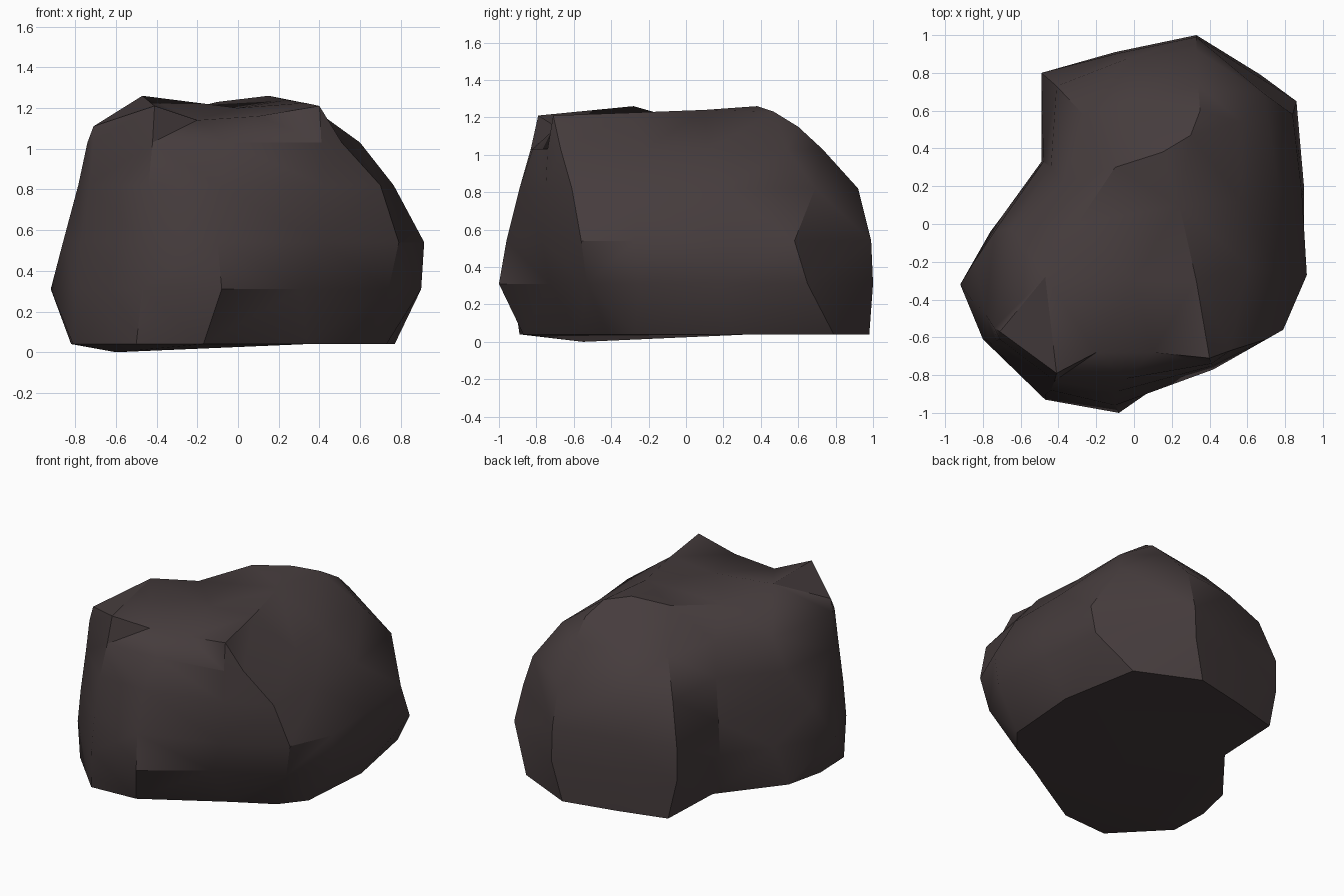
import bpy, bmesh, math
from mathutils import Vector
from mathutils.geometry import delaunay_2d_cdt

if "Cube" in bpy.data.objects:
    bpy.data.objects.remove(bpy.data.objects["Cube"])

# Plan outlines of the boulder, clockwise from the left tip, at rising heights
OUTLINES = {
    0.04: [(-.82, -.3), (-.76, -.04), (-.45, .35), (-.43, .81), (-.1, .9), (.26, .98), (.67, .79),
           (.77, .25), (.73, -.27), (.6, -.43), (.34, -.57), (-.17, -.87), (-.5, -.89), (-.81, -.57)],
    0.31: [(-.92, -.32), (-.7, .04), (-.49, .33), (-.49, .8), (-.1, .91), (.33, 1), (.86, .65),
           (.9, .2), (.9, -.25), (.74, -.53), (.31, -.73), (-.08, -1), (-.47, -.93), (-.8, -.61)],
    0.54: [(-.86, -.4), (-.84, -.19), (-.48, .33), (-.49, .8), (-.1, .9), (.33, .99), (.84, .58),
           (.89, .15), (.915, -.27), (.79, -.56), (.42, -.77), (-.1, -.96), (-.47, -.9), (-.77, -.62)],
    0.82: [(-.785, -.48), (-.74, -.04), (-.44, .3), (-.41, .73), (-.05, .87), (.33, .92), (.69, .69),
           (.765, .2), (.765, -.25), (.7, -.61), (.42, -.75), (-.1, -.89), (-.44, -.88), (-.73, -.62)],
    1.03: [(-.74, -.55), (-.65, -.02), (-.37, .22), (-.26, .57), (-.02, .67), (.34, .73), (.57, .54),
           (.57, .12), (.6, -.22), (.51, -.67), (.41, -.74), (-.05, -.82), (-.42, -.83), (-.71, -.61)],
}
# Peaks and hollows inside the top, and the lowest point underneath
TOP = [(-.71, -.57, 1.11), (-.47, -.28, 1.26), (-.41, -.79, 1.21), (.4, -.71, 1.21),
       (-.1, .3, 1.23), (.15, .38, 1.26), (-.3, 0, 1.18), (0, -.3, 1.2),
       (-.2, -.68, 1.14), (.1, -.68, 1.16), (.33, -.3, 1.225), (.24, .1, 1.24),
       (.3, .47, 1.23), (.35, .6, 1.15)]
BOTTOM = [(-.6, -.55, 0)]

bm = bmesh.new()
rings = [[bm.verts.new((x, y, z)) for x, y in pts] for z, pts in OUTLINES.items()]

# Sides: skin each outline to the next
for low, high in zip(rings, rings[1:]):
    n = len(low)
    for i in range(n):
        j = (i + 1) % n
        bm.faces.new((low[i], high[i], high[j], low[j]))


def cap(ring, inner):
    """Triangulate an outline together with its inner points."""
    verts = ring + [bm.verts.new(p) for p in inner]
    n = len(ring)
    edges = [(i, (i + 1) % n) for i in range(n)]
    _, _, faces, origin, _, _ = delaunay_2d_cdt(
        [Vector(v.co[:2]) for v in verts], edges, [], 1, 1e-5)
    for f in faces:
        bm.faces.new([verts[origin[k][0]] for k in f])


cap(rings[-1], TOP)
cap(rings[0], BOTTOM)

bmesh.ops.triangulate(bm, faces=[f for f in bm.faces if len(f.verts) > 3], quad_method='SHORT_EDGE')
bmesh.ops.recalc_face_normals(bm, faces=bm.faces)
mesh = bpy.data.meshes.new("boulder")
bm.to_mesh(mesh)
bm.free()

boulder = bpy.data.objects.new("boulder", mesh)
bpy.context.collection.objects.link(boulder)

# One dark brown stone colour
stone = bpy.data.materials.new("dark brown stone")
stone.diffuse_color = (.06, .045, .046, 1)
stone.use_nodes = True
stone.node_tree.nodes["Principled BSDF"].inputs["Base Color"].default_value = stone.diffuse_color
mesh.materials.append(stone)

# Soft shading with the hard chipped edges kept
bpy.context.view_layer.objects.active = boulder
boulder.select_set(True)
bpy.ops.object.shade_smooth_by_angle(angle=math.radians(36))
